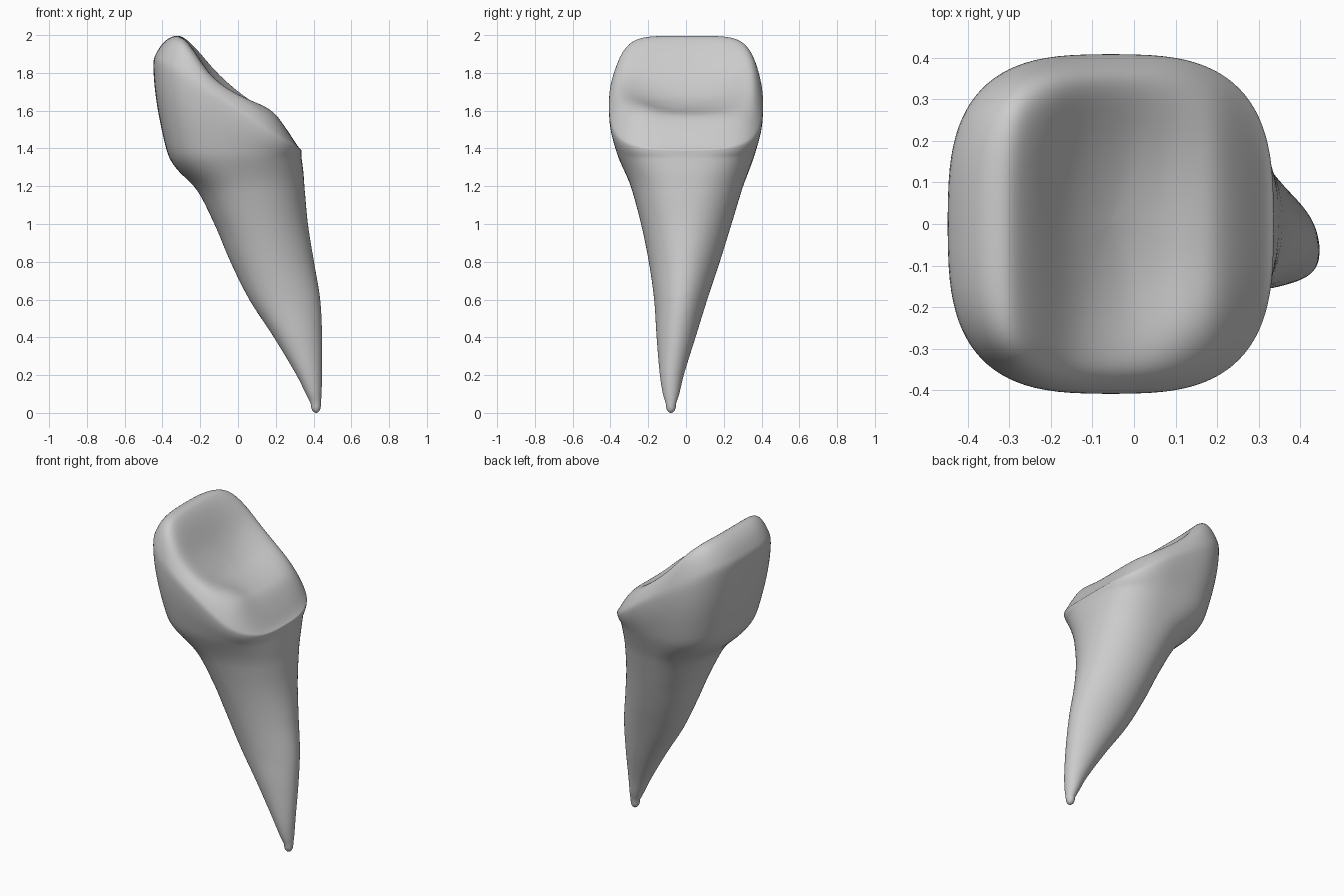
import bpy, bmesh, math

if "Cube" in bpy.data.objects:
    bpy.data.objects.remove(bpy.data.objects["Cube"])

SEG = 96


def curve(table, t):
    """Smooth interpolation through rows of (key, value, value, ...)."""
    t = min(max(t, table[0][0]), table[-1][0])
    last = len(table) - 1
    i = 0
    while i < last - 1 and t > table[i + 1][0]:
        i += 1
    a, b = table[i], table[i + 1]
    h = b[0] - a[0]
    u = (t - a[0]) / h
    out = []
    for k in range(1, len(a)):
        def slope(j):
            lo, hi = table[max(j - 1, 0)], table[min(j + 1, last)]
            return (hi[k] - lo[k]) / (hi[0] - lo[0])
        out.append((2*u**3 - 3*u*u + 1) * a[k] + (u**3 - 2*u*u + u) * h * slope(i)
                   + (3*u*u - 2*u**3) * b[k] + (u**3 - u*u) * h * slope(i + 1))
    return out


def outline(x0, x1, y0, y1, n, taper=0.0):
    """Rounded-square cross-section filling the given extents."""
    pts = []
    for i in range(SEG):
        a = 2 * math.pi * i / SEG
        c, s = math.cos(a), math.sin(a)
        px = math.copysign(abs(c) ** (2 / n), c)
        py = math.copysign(abs(s) ** (2 / n), s) * (1 - taper * px)
        pts.append(((x0 + x1) / 2 + px * (x1 - x0) / 2,
                    (y0 + y1) / 2 + py * (y1 - y0) / 2))
    return pts


# Root extents by height: z, x min, x max, y min, y max, squareness
root = [
    (0.05, .385, .439, -.107, -.052, 2), (0.1, .36, .442, -.122, -.036, 2),
    (0.2, .31, .445, -.138, -.012, 2), (0.4, .19, .445, -.155, .05, 2),
    (0.6, .06, .435, -.168, .112, 2), (0.8, -.04, .402, -.196, .178, 2),
    (1.0, -.125, .37, -.237, .24, 2.1), (1.2, -.23, .352, -.292, .302, 2.3),
    (1.27, -.31, .348, -.322, .33, 2.5), (1.35, -.37, .337, -.36, .36, 2.8)]
# Height of the outer rim and of the middle of the biting surface, by x
rim = [(-.45, 1.87), (-.38, 1.84), (-.3, 1.79), (-.2, 1.73), (-.05, 1.64),
       (.1, 1.54), (.2, 1.47), (.34, 1.39)]
middle = [(-.45, 1.96), (-.4, 1.985), (-.31, 2.0), (-.25, 1.94), (-.15, 1.78),
          (-.05, 1.675), (.05, 1.62), (.15, 1.59), (.2, 1.57), (.27, 1.50),
          (.34, 1.41)]


def biting_height(x, y):
    # Side ridges stand above the basin; the back ridge is the taller one
    side = min((abs(y) / .33) ** 2, 1.2)
    shift = .05 * side if y > 0 else .01 * side
    z = curve(middle, x - shift * math.exp(-((x + .1) / .2) ** 2))[0]
    z += .05 * side * math.exp(-((x - .03) / .14) ** 2)
    z += .02 * math.exp(-((x - .15) ** 2 + (y + .25) ** 2) / .012)
    return min(z, 2.0)


rings = []
# Rounded root tip
for k in range(1, 7):
    f = k / 6
    z = .05 * f * f
    w = math.sin(f * math.pi / 2) ** 1.0
    e = curve(root, .05)
    cx, cy = .415, -.08
    rings.append([(x, y, z) for x, y in outline(
        cx + (e[0] - cx) * w, cx + (e[1] - cx) * w,
        cy + (e[2] - cy) * w, cy + (e[3] - cy) * w, 2)])
# Root shaft and neck
for k in range(1, 53):
    z = .05 + 1.3 * k / 52
    e = curve(root, z)
    taper = .1 * math.sin(math.pi * (z - .05) / 1.3)
    rings.append([(x, y, z) for x, y in outline(*e, taper)])
# Crown walls rising to the slanted rim
base = outline(-.37, .337, -.36, .36, 2.8)
edge = outline(-.45, .337, -.41, .41, 3.0)
for k in range(1, 17):
    s = k / 16
    w = math.sin(s * math.pi / 2)
    ring = []
    for (bx, by), (ex, ey) in zip(base, edge):
        top = curve(rim, ex)[0]
        ring.append((bx + (ex - bx) * w, by + (ey - by) * w, 1.35 + (top - 1.35) * s))
    rings.append(ring)
# Biting surface closing in towards the middle
mx, my = -.057, 0
for k in range(1, 36):
    r = 1 - (k / 36) ** 1.4
    w = r ** 10
    ring = []
    for ex, ey in edge:
        x, y = mx + (ex - mx) * r, my + (ey - my) * r
        ring.append((x, y, (1 - w) * biting_height(x, y) + w * curve(rim, ex)[0]))
    rings.append(ring)

# Skin the rings into one closed surface
bm = bmesh.new()
loops = [[bm.verts.new(p) for p in ring] for ring in rings]
for a, b in zip(loops, loops[1:]):
    for i in range(SEG):
        j = (i + 1) % SEG
        bm.faces.new((a[i], a[j], b[j], b[i]))
tip = bm.verts.new((.415, -.08, 0))
centre = bm.verts.new((mx, my, biting_height(mx, my)))
for i in range(SEG):
    j = (i + 1) % SEG
    bm.faces.new((tip, loops[0][j], loops[0][i]))
    bm.faces.new((centre, loops[-1][i], loops[-1][j]))
# Soften the crown
crown = [v for v in bm.verts if v.co.z > 1.15]
for _ in range(6):
    bmesh.ops.smooth_vert(bm, verts=crown, factor=.5,
                          use_axis_x=True, use_axis_y=True, use_axis_z=True)
bmesh.ops.recalc_face_normals(bm, faces=bm.faces)
for f in bm.faces:
    f.smooth = True
mesh = bpy.data.meshes.new("tooth")
bm.to_mesh(mesh)
bm.free()
bpy.context.collection.objects.link(bpy.data.objects.new("tooth", mesh))
